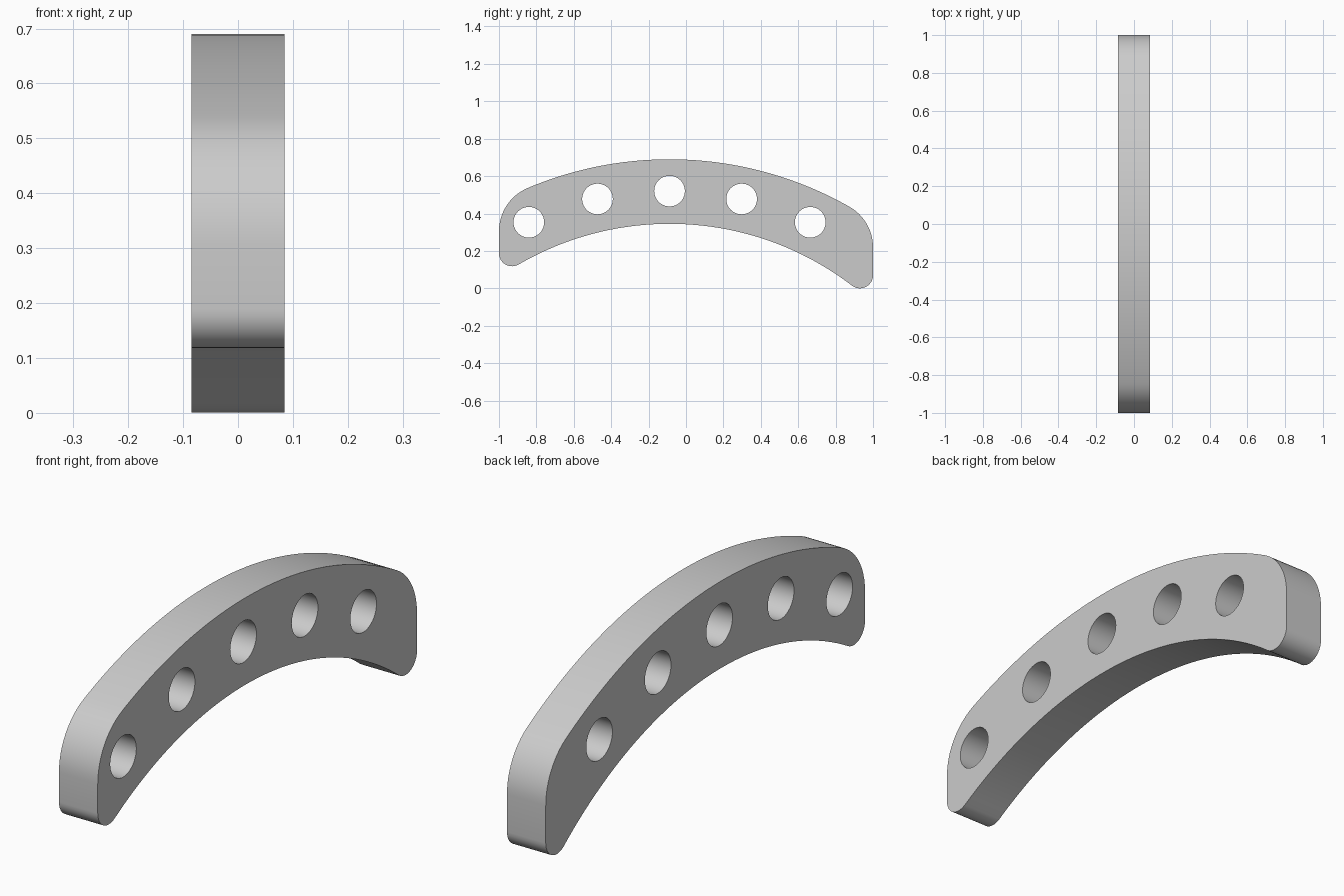
import bpy, bmesh
from math import sin, cos, asin, acos, sqrt, pi, radians
from mathutils import Matrix

cube = bpy.data.objects.get("Cube")
if cube:
    bpy.data.objects.remove(cube, do_unlink=True)

HALF_WIDTH = 0.085
CY, CZ = -0.088, -1.26          # shared centre of the outer and inner arcs
OUTER, INNER, HOLES = 1.95, 1.605, 1.78
SHOULDER, TOE = 0.25, 0.07      # corner radii
HOLE_RADIUS = 0.082


def arc(cy, cz, r, start, end, n):
    """Points on an arc, angles measured from straight up towards +y."""
    angles = [start + (end - start) * i / n for i in range(n + 1)]
    return [(cy + r * sin(a), cz + r * cos(a)) for a in angles]


def corner(side, fillet, reach):
    """Fillet centre touching the end face, and its angle on the main arc."""
    cy = side * (1 - fillet)
    angle = asin((cy - CY) / reach)
    return cy, CZ + reach * cos(angle), angle


# Outline: outer arc, rounded end, inner arc, rounded end
ly, lz, la = corner(-1, SHOULDER, OUTER - SHOULDER)
ry, rz, ra = corner(1, SHOULDER, OUTER - SHOULDER)
ty, tz, ta = corner(1, TOE, INNER + TOE)
by, bz, ba = corner(-1, TOE, INNER + TOE)
outline = (arc(CY, CZ, OUTER, la, ra, 48)
           + arc(ry, rz, SHOULDER, ra, pi / 2, 12)[1:]
           + arc(ty, tz, TOE, pi / 2, pi + ta, 12)
           + arc(CY, CZ, INNER, ta, ba, 48)[1:]
           + arc(by, bz, TOE, pi + ba, 1.5 * pi, 12)[1:]
           + arc(ly, lz, SHOULDER, -pi / 2, la, 12)[:-1])

# Five evenly spaced round holes along the middle of the band
loops = [outline]
for i in range(-2, 3):
    a = radians(12.5 * i)
    loops.append(arc(CY + HOLES * sin(a), CZ + HOLES * cos(a),
                     HOLE_RADIUS, 0, 2 * pi, 40)[:-1])

# Filled flat curve, extruded to the full width
curve = bpy.data.curves.new("band_profile", "CURVE")
curve.dimensions = "2D"
curve.fill_mode = "BOTH"
curve.extrude = HALF_WIDTH
for loop in loops:
    spline = curve.splines.new("POLY")
    spline.points.add(len(loop) - 1)
    for point, (y, z) in zip(spline.points, loop):
        point.co = (y, z, 0, 1)
    spline.use_cyclic_u = True
profile = bpy.data.objects.new("band_profile", curve)
bpy.context.collection.objects.link(profile)
bpy.context.view_layer.update()
mesh = bpy.data.meshes.new_from_object(
    profile.evaluated_get(bpy.context.evaluated_depsgraph_get()))
bpy.data.objects.remove(profile, do_unlink=True)

# Stand the band upright and weld its edges
mesh.transform(Matrix.Rotation(pi / 2, 4, "Z") @ Matrix.Rotation(pi / 2, 4, "X"))
bm = bmesh.new()
bm.from_mesh(mesh)
bmesh.ops.remove_doubles(bm, verts=bm.verts, dist=0.0005)
bmesh.ops.recalc_face_normals(bm, faces=bm.faces)
bm.to_mesh(mesh)
bm.free()

# Plain grey material
grey = bpy.data.materials.new("light_grey")
grey.use_nodes = True
colour = (0.6, 0.6, 0.6, 1)
grey.diffuse_color = colour
grey.node_tree.nodes["Principled BSDF"].inputs["Base Color"].default_value = colour
mesh.materials.clear()
mesh.materials.append(grey)

band = bpy.data.objects.new("curved_perforated_band", mesh)
bpy.context.collection.objects.link(band)
bpy.ops.object.select_all(action="DESELECT")
band.select_set(True)
bpy.context.view_layer.objects.active = band
bpy.ops.object.shade_smooth_by_angle(angle=radians(30))
